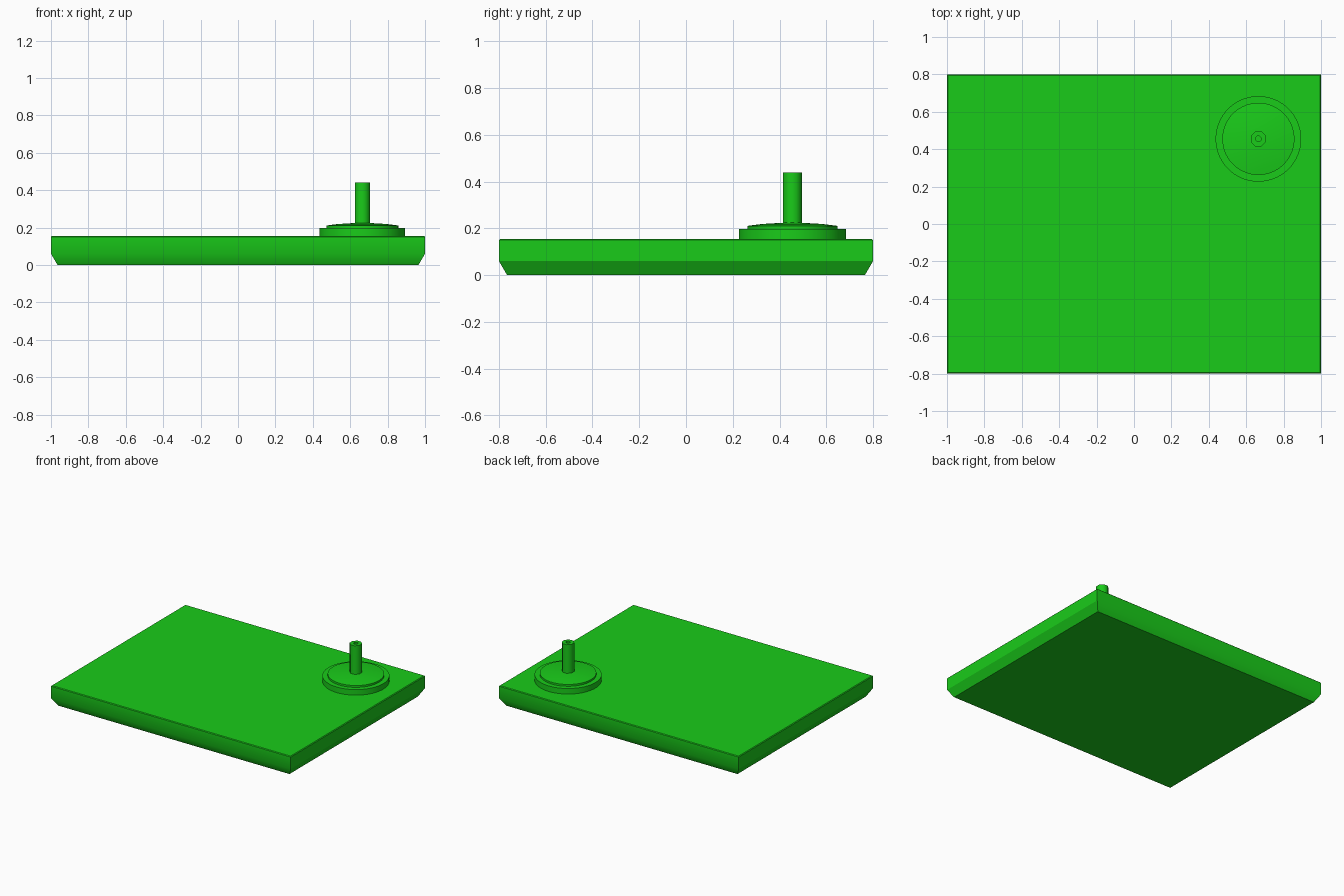
import bpy, bmesh, math

if "Cube" in bpy.data.objects:
    bpy.data.objects.remove(bpy.data.objects["Cube"])

green = bpy.data.materials.new("green")
green.diffuse_color = (0.01, 0.6, 0.01, 1)
green.use_nodes = True
green.node_tree.nodes["Principled BSDF"].inputs["Base Color"].default_value = green.diffuse_color
CX, CY = 0.665, 0.455


def finish(name, bm, angle):
    bmesh.ops.recalc_face_normals(bm, faces=bm.faces)
    me = bpy.data.meshes.new(name)
    bm.to_mesh(me)
    bm.free()
    me.materials.append(green)
    ob = bpy.data.objects.new(name, me)
    bpy.context.collection.objects.link(ob)
    bpy.ops.object.select_all(action='DESELECT')
    ob.select_set(True)
    bpy.context.view_layer.objects.active = ob
    bpy.ops.object.shade_smooth_by_angle(angle=math.radians(angle))
    return ob


def stack(bm, rings):
    # Skin consecutive vertex rings and cap both ends
    rings = [[bm.verts.new(p) for p in r] for r in rings]
    for a, b in zip(rings, rings[1:]):
        n = len(a)
        for i in range(n):
            j = (i + 1) % n
            bm.faces.new((a[i], a[j], b[j], b[i]))
    bm.faces.new(rings[0][::-1])
    bm.faces.new(rings[-1])


def lathe(name, profile, sides, angle=30):
    bm = bmesh.new()
    turns = [2 * math.pi * (i + 0.5) / sides for i in range(sides)]
    stack(bm, [[(CX + r * math.cos(t), CY + r * math.sin(t), z) for t in turns]
               for r, z in profile])
    return finish(name, bm, angle)


# Slab with undercut lower edge and a tiny softened top rim
bm = bmesh.new()
levels = [(0.035, 0), (0, 0.06), (0, 0.15), (0.005, 0.155)]
stack(bm, [[(sx * (1 - d), sy * (0.8 - d), z)
            for sx, sy in ((-1, -1), (1, -1), (1, 1), (-1, 1))] for d, z in levels])
slab = finish("base_slab", bm, 35)

# Left and right undercuts keep a crisp edge
for e in slab.data.edges:
    a, b = (slab.data.vertices[i].co for i in e.vertices)
    if abs(a.x - b.x) < 1e-4 and abs(a.z - 0.06) < 1e-4 and abs(b.z - 0.06) < 1e-4:
        e.use_edge_sharp = True

# Round foot plate, domed cap and hollow-tipped octagonal post
lathe("foot_plate", [(0.229, 0.15), (0.229, 0.197), (0.18, 0.197)], 48)
lathe("domed_cap", [(0.193, 0.19), (0.193, 0.211), (0.13, 0.219), (0.03, 0.225)], 48)
lathe("post", [(0.0435, 0.21), (0.0435, 0.44), (0.016, 0.44), (0.016, 0.40)], 8, 50)
